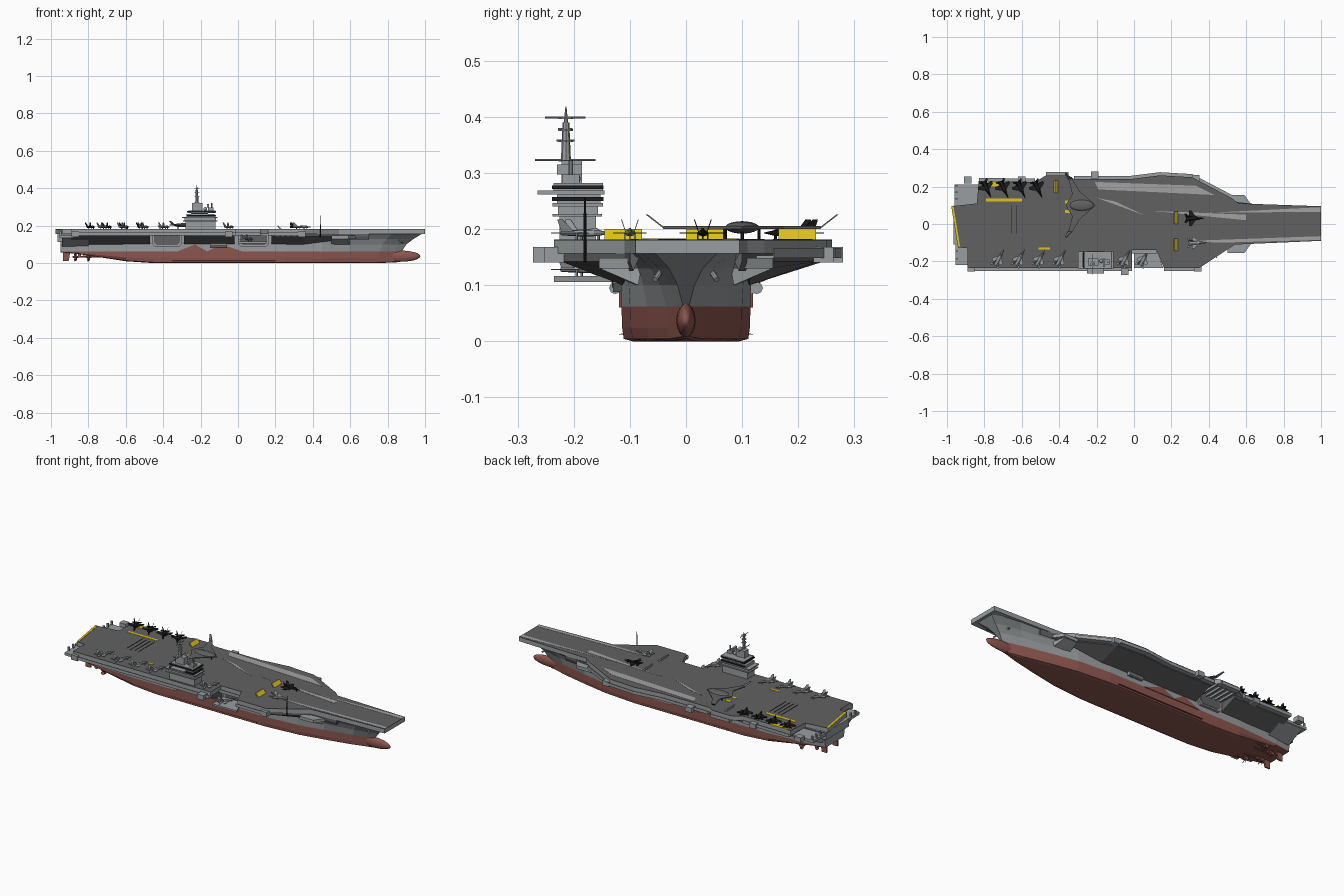
import bpy, bmesh, math
from mathutils import Vector, Matrix

if "Cube" in bpy.data.objects:
    bpy.data.objects.remove(bpy.data.objects["Cube"])


def mat(name, rgb):
    m = bpy.data.materials.new(name)
    m.diffuse_color = (*rgb, 1)
    m.use_nodes = True
    m.node_tree.nodes["Principled BSDF"].inputs["Base Color"].default_value = m.diffuse_color
    return m


GREY = mat("hull_grey", (.32, .34, .35))
DECK = mat("deck_grey", (.12, .12, .12))
LIGHT = mat("track_grey", (.36, .36, .36))
RED = mat("antifouling_red", (.27, .095, .08))
BLACK = mat("black", (.012, .012, .013))
YELLOW = mat("yellow", (.75, .55, .01))


def add_loft(bm, rings):
    rows = [[bm.verts.new(p) for p in r] for r in rings]
    n = len(rows[0])
    for a, b in zip(rows, rows[1:]):
        for i in range(n):
            j = (i + 1) % n
            bm.faces.new((a[i], a[j], b[j], b[i]))
    bm.faces.new(rows[0])
    bm.faces.new(rows[-1][::-1])


def finish(bm, name, *mats):
    bmesh.ops.recalc_face_normals(bm, faces=bm.faces)
    me = bpy.data.meshes.new(name)
    bm.to_mesh(me)
    bm.free()
    for m in mats:
        me.materials.append(m)
    ob = bpy.data.objects.new(name, me)
    bpy.context.collection.objects.link(ob)
    return ob


def loft(name, rings, m=GREY):
    bm = bmesh.new()
    add_loft(bm, rings)
    return finish(bm, name, m)


def prism(name, pts, z0, z1, m=GREY):
    return loft(name, [[(x, y, z) for x, y in pts] for z in (z0, z1)], m)


def box(name, x0, x1, y0, y1, z0, z1, m=GREY):
    return prism(name, [(x0, y0), (x1, y0), (x1, y1), (x0, y1)], z0, z1, m)


def rod(name, p, q, r, r2=None, m=GREY, n=8):
    p, q = Vector(p), Vector(q)
    rot = (q - p).to_track_quat('Z', 'Y')
    def ring(c, rad):
        return [c + rot @ Vector((rad * math.cos(2 * math.pi * i / n), rad * math.sin(2 * math.pi * i / n), 0)) for i in range(n)]
    return loft(name, [ring(p, r), ring(q, r if r2 is None else r2)], m)


def ball(name, c, size, m=GREY):
    bm = bmesh.new()
    bmesh.ops.create_uvsphere(bm, u_segments=20, v_segments=12, radius=1,
                              matrix=Matrix.Translation(c) @ Matrix.Diagonal((*size, 1)))
    for f in bm.faces:
        f.smooth = True
    return finish(bm, name, m)


# Hull: stations of x, keel height, bottom, waterline and top half-widths
stations = [(-.95, .058, .05, .085, .115), (-.85, .048, .06, .10, .115), (-.6, .01, .08, .115, .118),
            (-.45, 0, .095, .115, .118), (.25, 0, .095, .115, .118), (.45, 0, .07, .10, .11),
            (.6, 0, .045, .07, .10), (.75, 0, .02, .035, .09), (.82, .003, .009, .016, .078), (.86, .005, .003, .005, .055)]
rings = []
for x, zb, wb, wl, wt in stations:
    s = max(0, (x - .6) / .26)
    half = [(x, wb, zb), (x, wb + .8 * (wl - wb), zb + .07 * (.06 - zb)), (x, wl * .99, zb + .4 * (.06 - zb)),
            (x + .015 * s, wl, .062), (x + .04 * s, wl + .2 * (wt - wl), .1),
            (x + .08 * s, wl + .5 * (wt - wl), .13), (x + .125 * s, wt, .157)]
    rings.append(half + [(a, -b, c) for a, b, c in reversed(half)])
hull = loft("hull", rings)
hull.data.materials.append(RED)
for p in hull.data.polygons:
    if p.center.z < .061:
        p.material_index = 1
ball("bulbous_bow", (.865, 0, .037), (.11, .017, .03), RED)

for s in (-1, 1):
    # Red zigzag patches, bilge keels, running gear
    for a, b, c in ((-.33, -.23, -.16), (-.17, -.09, .03)):
        loft("side_patch", [[(a, y, .06), (b, y, .1), (c, y, .06)] for y in (s * .112, s * .119)], RED)
    loft("bilge_keel", [[(x, s * .105, .016), (x, s * .122, .012), (x, s * .105, .012)] for x in (-.35, .2)], RED)
    for y, x in ((.04, -.87), (.08, -.8)):
        rod("propeller_shaft", (x, s * y, .033), (x + .22, s * y, .04), .005, m=RED)
        rod("propeller_hub", (x - .015, s * y, .033), (x + .01, s * y, .033), .004, .008, RED)
        box("shaft_strut", x + .015, x + .03, s * y - .003, s * y + .003, .033, .07, RED)
        for k in range(5):
            a = k * 2 * math.pi / 5
            d, t = Vector((0, math.cos(a), math.sin(a))), Vector((.006, -math.sin(a) * .007, math.cos(a) * .007))
            c = Vector((x, s * y, .033))
            loft("propeller_blade", [[c + d * r - t * w, c + d * r + t * w, c + d * r + t * w + Vector((.002, 0, 0))]
                                     for r, w in ((.005, .6), (.016, 1.2), (.024, .5))], RED)
    loft("rudder", [[(-.935, s * .05 + e, .012), (-.905, s * .05 + e, .012), (-.895, s * .05 + e, .07), (-.935, s * .05 + e, .07)]
                    for e in (-.004, .004)], RED)
    # Bow side platforms
    prism("bow_gallery", [(.5, s * .1), (.5, s * .155), (.59, s * .155), (.63, s * .1)], .13, .148)
    loft("bow_gallery_support", [[(.5, s * .09, .1), (.6, s * .085, .1), (.6, s * .08, .13), (.5, s * .08, .13)],
                                 [(.5, s * .15, .128), (.58, s * .15, .128), (.58, s * .15, .132), (.5, s * .15, .132)]])
    rod("anchor", (.86, s * .045, .125), (.88, s * .055, .11), .005)

# Flight deck
outline = [(1, .095), (.56, .11), (.52, .14), (.31, .25), (.14, .26), (-.02, .24), (-.32, .24), (-.35, .26), (-.47, .26),
           (-.53, .225), (-.83, .23), (-.84, .11), (-.975, .095), (-.94, -.125), (-.89, -.13), (-.89, -.235), (-.01, -.235),
           (-.01, -.14), (.12, -.14), (.16, -.235), (.35, -.235), (.54, -.11), (1, -.09)]
prism("flight_deck", outline, .156, .179)
prism("deck_surface", outline, .179, .181, DECK)

# Flared sponsons between hull and deck edge, left open at the elevators
groups = [(-1, [(-.89, .222), (-.47, .222)]), (-1, [(-.29, .222), (-.02, .222)]),
          (-1, [(.18, .222), (.35, .222), (.54, .11), (.7, .1)]),
          (1, [(-.83, .22), (-.53, .215), (-.48, .22)]),
          (1, [(-.31, .23), (-.02, .23), (.14, .245), (.31, .235), (.53, .12), (.7, .1)])]
for s, seg in groups:
    loft("sponson", [[(x, s * .08, .157), (x, s * y, .157), (x, s * y, .142), (x, s * min(.113, y - .006), .1 if x < .4 else .125)]
                     for x, y in seg], DECK)

# Catwalks along the deck edge
for (x0, y0), (x1, y1) in zip(outline, outline[1:]):
    if abs(x1 - x0) > .1 and x1 > -.9 and min(abs(y0), abs(y1)) > .13 or (x0, x1) in ((.52, .31), (-.53, -.83)):
        o = math.copysign(.017, y0)
        prism("catwalk", [(x0, y0 - o), (x0, y0 + o), (x1, y1 + o), (x1, y1 - o)], .148, .153)
        prism("catwalk_rail", [(x0, y0 + .9 * o), (x0, y0 + o), (x1, y1 + o), (x1, y1 + .9 * o)], .148, .166)
for x, y in ((-.89, .235), (-.21, .262), (.33, .245), (-.05, -.255), (-.87, -.235), (.34, -.235), (-.6, .235)):
    box("edge_station", x - .02, x + .02, y - .018, y + .018, .14, .168)

# Stern galleries
box("stern_gallery_port", -.96, -.83, .1, .21, .135, .15)
box("stern_gallery_starboard", -.955, -.88, -.22, -.1, .135, .15)
box("stern_block", -.965, -.9, -.11, .1, .112, .157)
for y in (.13, .165, .2, -.15, -.19):
    box("gallery_post", -.955, -.945, y, y + .008, .15, .172)
loft("stern_support", [[(-.94, y, .15), (-.8, y, .15), (-.8, y, z), (-.94, y, z)] for y, z in ((-.2, .135), (-.1, .09), (.1, .09), (.2, .135))])
prism("stern_stripe", [(-.977, .095), (-.965, .095), (-.93, -.12), (-.942, -.12)], .178, .183, YELLOW)

# Hangar doors, elevators and beams
for x0, x1, s in ((-.46, -.30, -1), (0, .165, -1), (-.47, -.32, 1)):
    def frame(dx, dz, y):
        c = .015
        a, b, z0, z1 = x0 + dx, x1 - dx, .088 + dz, .157 - dz
        return [(a + c, y, z0), (b - c, y, z0), (b, y, z0 + c), (b, y, z1), (a, y, z1), (a, y, z0 + c)]
    loft("hangar_frame", [frame(0, 0, s * .11), frame(0, 0, s * .13)])
    loft("hangar_door", [frame(.01, .008, s * .12), frame(.01, .008, s * .132)], DECK)
prism("lowered_elevator", [(0, -.13), (.12, -.13), (.155, -.235), (0, -.235)], .106, .116)
for i in range(5):
    box("elevator_beam", -.46 + i * .03, -.452 + i * .03, .12, .25, .144, .157)
    box("elevator_beam", -.45 + i * .03, -.442 + i * .03, -.225, -.12, .144, .157)
for i in range(4):
    box("side_window", .2 + i * .03, .222 + i * .03, -.226, -.2, .143, .153, LIGHT)
rod("whip_antenna", (.44, -.18, .14), (.44, -.18, .255), .003, .002, BLACK)
for y, x in ((.14, .05), (-.14, -.15), (.13, .05)):
    rod("raft_canister", (x, y * .9, .095), (x + .09, y * .9, .095), .011)

# Deck tracks and markings
for pts in ([(-.21, .225), (-.19, .185), (.43, .155), (.33, .205)], [(-.2, .14), (.06, .045), (-.1, .12)],
            [(.4, .06), (1, .09), (1, .065)], [(.3, -.09), (1, -.065), (1, -.085), (.45, -.1)], [(.1, .07), (.6, .02), (.6, .05)]):
    prism("catapult_track", pts, .18, .182, LIGHT)
for a, b, c, d in ((-.81, -.70, .2, .23), (-.79, -.6, .12, .135), (-.51, -.45, -.135, -.125), (-.37, -.34, .06, .075), (-.37, -.34, .11, .125)):
    box("deck_marking", a, b, c, d, .18, .1825, YELLOW)
for i in range(4):
    box("arrest_wire", -.68 + i * .025, -.678 + i * .025, -.05, .1, .18, .1825, BLACK)

# Raised blast deflectors
for x, y in ((.21, .0), (.21, -.145), (-.43, .165)):
    loft("blast_deflector", [[(x, v, .2), (x + .006, v, .2), (x + .024, v, .18), (x + .012, v, .18)] for v in (y, y + .067)], LIGHT)
    loft("deflector_face", [[(x + .006, v, .2), (x + .007, v, .2), (x + .025, v, .18), (x + .024, v, .18)] for v in (y, y + .067)], YELLOW)

# Island
for name, x0, x1, y0, y1, z0, z1 in (
        ("island_base", -.28, -.12, -.225, -.16, .18, .225), ("lower_gallery", -.295, -.11, -.238, -.15, .222, .227),
        ("lower_bridge", -.285, -.118, -.228, -.157, .227, .24), ("bridge_floor", -.3, -.11, -.238, -.148, .24, .246),
        ("bridge", -.275, -.125, -.23, -.152, .246, .262), ("side_wings", -.25, -.16, -.265, -.145, .262, .269),
        ("upper_bridge", -.265, -.12, -.236, -.148, .268, .282), ("mast_house", -.245, -.19, -.222, -.185, .28, .322),
        ("aft_house", -.16, -.13, -.22, -.19, .28, .297)):
    box(name, x0, x1, y0, y1, z0, z1)
for z in (.25, .271):
    box("bridge_windows", -.272, -.117, -.239, -.147, z, z + .007, BLACK)
rod("main_mast", (-.22, -.214, .32), (-.22, -.214, .39), .009, .006)
rod("mast_tip", (-.22, -.214, .39), (-.22, -.214, .418), .004, .001)
for z, w in ((.323, .054), (.358, .016), (.378, .013), (.399, .036)):
    rod("mast_yard", (-.22, -.215 - w, z), (-.22, -.215 + w, z), .002)
    rod("mast_platform", (-.22, -.214, z - .003), (-.22, -.214, z), .013)
rod("aft_mast", (-.14, -.205, .29), (-.14, -.205, .322), .004)
box("radar_panel", -.165, -.155, -.23, -.185, .297, .315)
ball("radome", (-.175, -.198, .29), (.01, .01, .01))

# Aircraft, each modelled nose along +x at unit length
def jet_mesh(name, span, m):
    bm = bmesh.new()
    body = ((.5, .008, .008), (.33, .04, .045), (.12, .07, .065), (-.1, .1, .06), (-.47, .08, .045))
    add_loft(bm, [[(x, w * math.cos(k * math.pi / 4), h * math.sin(k * math.pi / 4)) for k in range(8)] for x, w, h in body])
    add_loft(bm, [[(x, w * math.cos(k * math.pi / 3), .04 + h * math.sin(k * math.pi / 3)) for k in range(6)]
                  for x, w, h in ((.33, .005, .005), (.22, .035, .06), (0, .02, .02))])
    for s in (-1, 1):
        wing = [(.25, .04), (.02, .13), (-.17, span), (-.31, span), (-.3, .04)]
        tail = [(-.3, .05), (-.45, .25), (-.56, .25), (-.48, .05)]
        for pts in (wing, tail):
            add_loft(bm, [[(x, s * y, z) for x, y in pts] for z in (-.01, .012)])
        fin = [(-.18, .08, .03), (-.38, .15, .24), (-.48, .15, .24), (-.44, .08, .03)]
        add_loft(bm, [[(x, s * (y + e), z) for x, y, z in fin] for e in (-.008, .008)])
    for x, y in ((.28, 0), (-.12, .09), (-.12, -.09)):
        add_loft(bm, [[(x - .02, y - .015, z), (x + .02, y - .015, z), (x + .02, y + .015, z), (x - .02, y + .015, z)] for z in (-.12, 0)])
    return finish(bm, name, m)


def park(name, span, m, spots):
    first = jet_mesh(name, span, m)
    for i, (x, y, z, ang) in enumerate(spots):
        ob = first if i == 0 else bpy.data.objects.new(name, first.data)
        if i:
            bpy.context.collection.objects.link(ob)
        ob.location, ob.scale, ob.rotation_euler = (x, y, z + .012), (.1, .1, .1), (0, 0, math.radians(ang))


park("dark_jet", .42, BLACK, [(-.785 + .091 * i, .185, .181, -65) for i in range(4)] + [(.325, .03, .181, 0)])
park("grey_jet", .3, GREY, [(x, -.18, .181, 60) for x in (-.72, -.61, -.5, -.39, -.045)] + [(.055, -.18, .116, 60), (.34, -.1, .181, 0)])

# Flying wing with folded tips
cx, cy = -.29, .1
plan = [(.085, 0), (.0, .075), (-.04, .14), (-.06, .14), (-.04, .06), (-.075, 0)]
plan += [(x, -y) for x, y in plan[-2:0:-1]]
prism("flying_wing", [(cx + x, cy + y) for x, y in plan], .2, .205, DECK)
ball("flying_wing_body", (cx + .01, cy, .203), (.065, .03, .011), DECK)
for s in (-1, 1):
    loft("folded_tip", [[(cx - .04, cy + s * .138 + e, .201), (cx - .06, cy + s * .138 + e, .201),
                         (cx - .08, cy + s * .17 + e, .226), (cx - .07, cy + s * .17 + e, .226)] for e in (-.002, .002)], DECK)
for x, y in ((.05, 0), (-.03, .03), (-.03, -.03)):
    rod("landing_gear", (cx + x, cy + y, .18), (cx + x, cy + y, .202), .003, m=BLACK)
